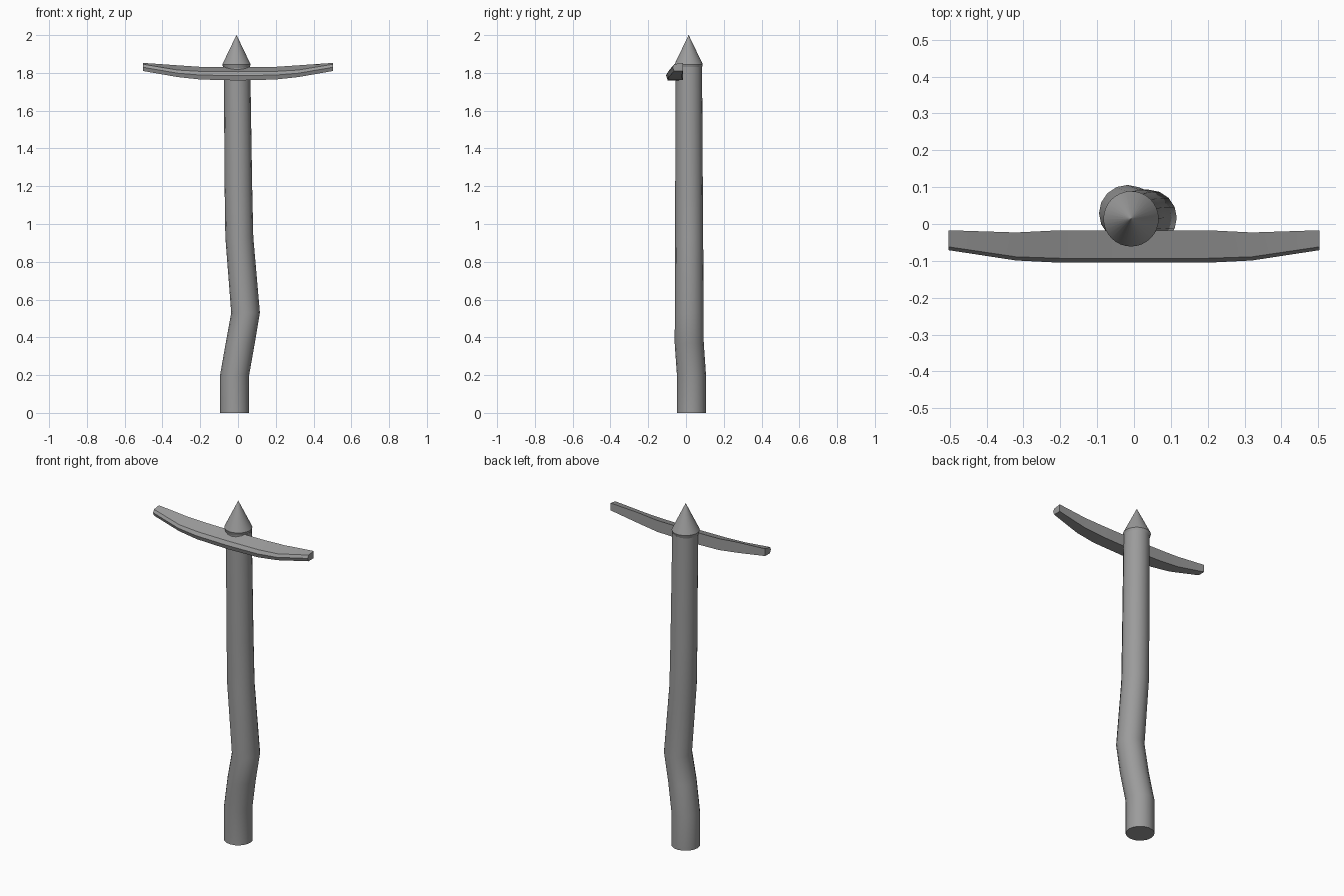
import bpy, bmesh, math

cube = bpy.data.objects.get("Cube")
if cube:
    bpy.data.objects.remove(cube)

grey = bpy.data.materials.new("plain_grey")
grey.use_nodes = True
colour = (0.33, 0.33, 0.33, 1)
grey.diffuse_color = colour
grey.node_tree.nodes["Principled BSDF"].inputs["Base Color"].default_value = colour


def loft(name, rings, smooth_angle):
    """Skin a list of equal-length point rings and cap both ends."""
    bm = bmesh.new()
    loops = [[bm.verts.new(p) for p in ring] for ring in rings]
    for a, b in zip(loops, loops[1:]):
        for i in range(len(a)):
            j = (i + 1) % len(a)
            bm.faces.new((a[i], a[j], b[j], b[i]))
    bm.faces.new(loops[0])
    bm.faces.new(loops[-1])
    bmesh.ops.recalc_face_normals(bm, faces=bm.faces)
    mesh = bpy.data.meshes.new(name)
    bm.to_mesh(mesh)
    bm.free()
    mesh.materials.append(grey)
    obj = bpy.data.objects.new(name, mesh)
    bpy.context.collection.objects.link(obj)
    bpy.ops.object.select_all(action='DESELECT')
    obj.select_set(True)
    bpy.context.view_layer.objects.active = obj
    bpy.ops.object.shade_smooth_by_angle(angle=math.radians(smooth_angle))
    return obj


def ring(x, y, z, r, sides):
    return [(x + r * math.cos(math.tau * i / sides),
             y + r * math.sin(math.tau * i / sides), z) for i in range(sides)]


# Crooked pole: centre x, centre y, height, radius
pole = [(-.018, .029, 0, .077), (-.018, .029, .2, .077), (.012, .017, .37, .077),
        (.04, .017, .53, .076), (.007, .017, .93, .074), (.002, .016, 1.2, .073),
        (-.005, .015, 1.83, .07)]
loft("pole", [ring(*p, 16) for p in pole], 35)

# Pointed tip, slightly wider than the pole
tip = [(-.008, .014, 1.825, .069), (-.008, .014, 1.845, .075), (-.008, .014, 2.0, .0005)]
loft("pointed_tip", [ring(*p, 32) for p in tip], 30)

# Curved crossbar: x, back y, ridge y, front y, back top z, ridge z, bottom z
half = [(.2, -.017, -.093, -.105, 1.832, 1.808, 1.765),
        (.32, -.023, -.089, -.099, 1.84, 1.815, 1.778),
        (.503, -.017, -.062, -.071, 1.853, 1.846, 1.81)]


def section(x, back, ridge, front, top, ridge_z, bottom):
    low = ridge_z - .45 * (ridge_z - bottom)
    return [(x, back, top), (x, ridge, ridge_z), (x, front, low),
            (x, front + .008, bottom), (x, back, bottom)]


middle = (0, -.017, -.093, -.105, 1.83, 1.806, 1.76)
stations = [(-s[0], *s[1:]) for s in reversed(half)] + [middle] + half
loft("crossbar", [section(*s) for s in stations], 20)
